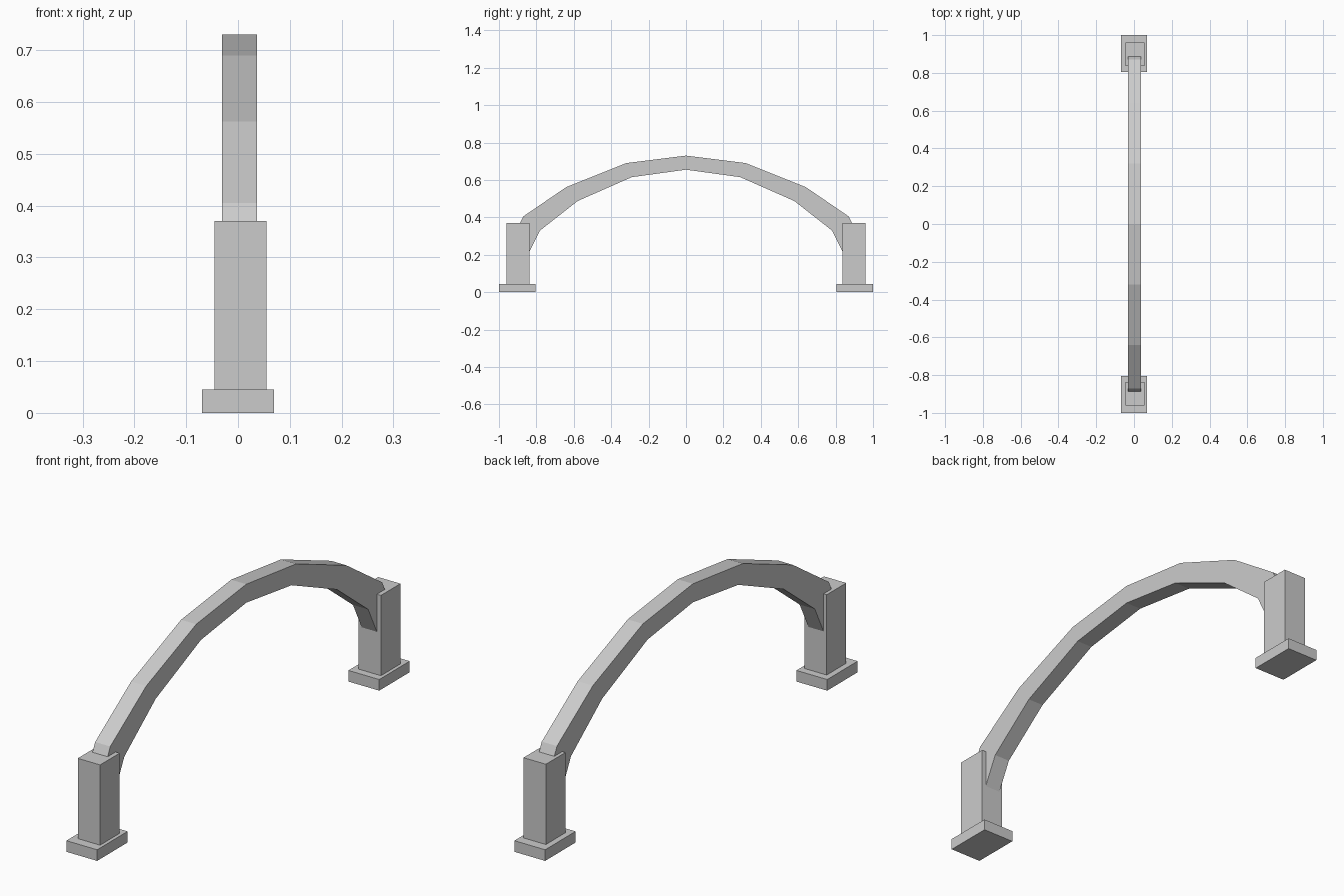
import bpy
import bmesh

cube = bpy.data.objects.get("Cube")
if cube:
    bpy.data.objects.remove(cube, do_unlink=True)

# Single stone-grey material
stone = bpy.data.materials.new("light_grey")
stone.use_nodes = True
GREY = (0.6, 0.6, 0.6, 1)
stone.diffuse_color = GREY
stone.node_tree.nodes["Principled BSDF"].inputs["Base Color"].default_value = GREY


def extrude_profile(name, profile, x0, x1):
    """Extrude a (y, z) outline from x0 to x1."""
    bm = bmesh.new()
    face = bm.faces.new([bm.verts.new((x0, y, z)) for y, z in profile])
    result = bmesh.ops.extrude_face_region(bm, geom=[face])
    moved = [v for v in result["geom"] if isinstance(v, bmesh.types.BMVert)]
    bmesh.ops.translate(bm, verts=moved, vec=(x1 - x0, 0, 0))
    bmesh.ops.recalc_face_normals(bm, faces=bm.faces)
    mesh = bpy.data.meshes.new(name)
    bm.to_mesh(mesh)
    bm.free()
    mesh.materials.append(stone)
    obj = bpy.data.objects.new(name, mesh)
    bpy.context.collection.objects.link(obj)
    return obj


def box(name, x0, x1, y0, y1, z0, z1):
    y0, y1 = sorted((y0, y1))
    return extrude_profile(name, [(y0, z0), (y1, z0), (y1, z1), (y0, z1)], x0, x1)


# Faceted arch, mirrored about the crown, with its ends buried in the pillars
outer = [(0, 0.73), (0.32, 0.69), (0.64, 0.562), (0.87, 0.405), (0.94, 0.26)]
inner = [(0, 0.655), (0.29, 0.615), (0.58, 0.487), (0.78, 0.33), (0.85, 0.19)]


def mirrored(half):
    return [(-y, z) for y, z in reversed(half[1:])] + half


extrude_profile("arch", mirrored(outer) + mirrored(inner)[::-1], -0.031, 0.037)

# Pillar and foot at each end
for label, s in (("front", -1), ("back", 1)):
    box(label + "_pillar", -0.045, 0.055, s * 0.836, s * 0.961, 0.045, 0.37)
    box(label + "_foot", -0.069, 0.069, s * 0.805, s, 0, 0.045)
